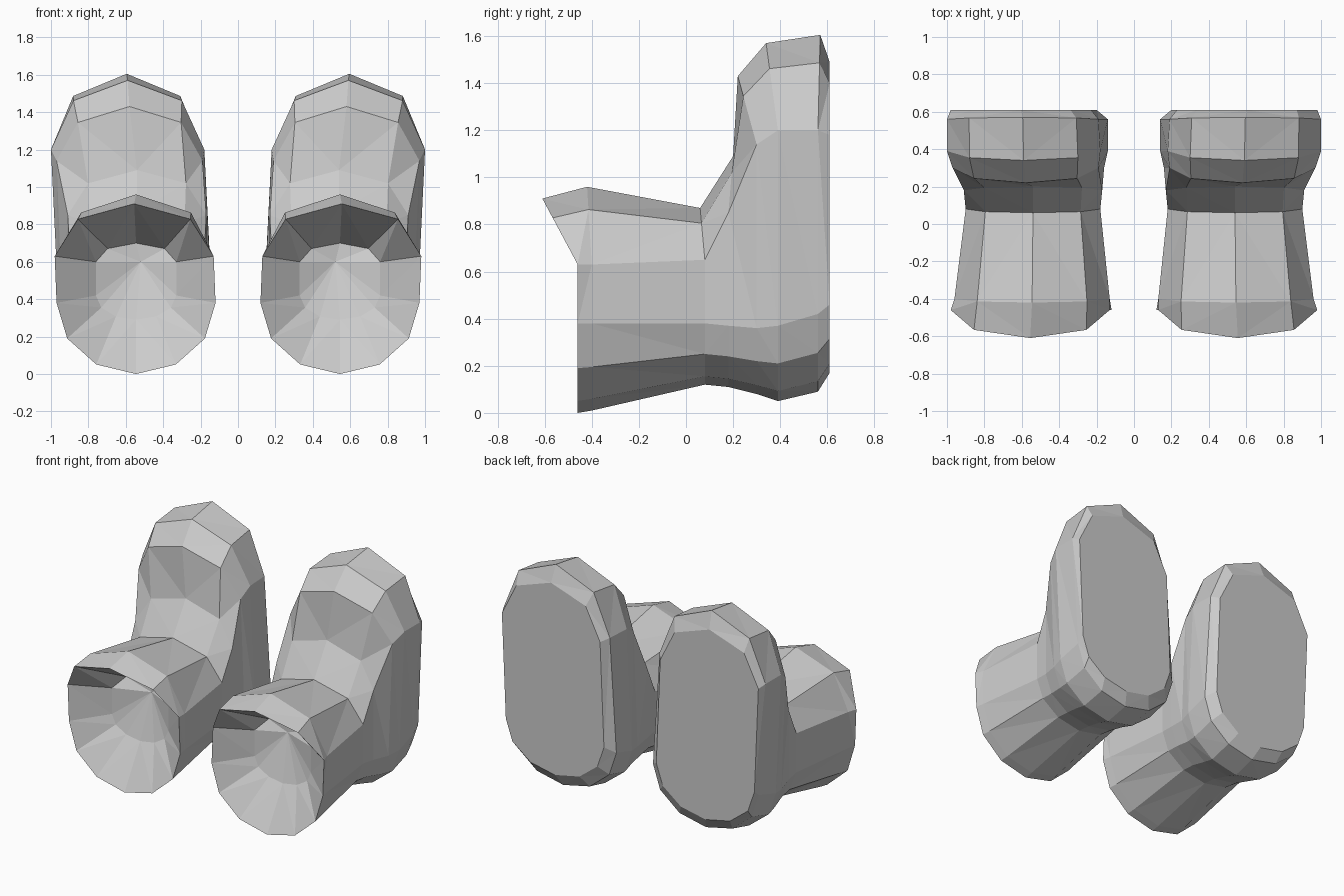
import bpy, bmesh
from math import sin, cos, pi

if "Cube" in bpy.data.objects:
    bpy.data.objects.remove(bpy.data.objects["Cube"])

# Cross-sections along y, each a tall stadium outline:
# y at sides, y at crown, x min, x max, z bottom, z lower arc, z upper arc, z crown, lean
SECTIONS = [
    (-0.29, -0.20, 0.33, 0.76, 0.29, 0.42, 0.60, 0.70, 0.0),     # cavity back
    (-0.46, -0.61, 0.12, 0.97, 0.00, 0.38, 0.63, 0.91, 0.01),    # opening rim
    (-0.40, -0.42, 0.13, 0.96, 0.01, 0.38, 0.63, 0.96, 0.0),     # heel tube
    (0.08, 0.06, 0.18, 0.90, 0.12, 0.38, 0.65, 0.87, 0.0),       # waist
    (0.18, 0.20, 0.17, 0.91, 0.11, 0.37, 0.85, 1.09, 0.0),       # instep
    (0.30, 0.22, 0.16, 0.94, 0.08, 0.36, 1.14, 1.43, 0.03),      # toe front
    (0.39, 0.34, 0.14, 0.96, 0.05, 0.37, 1.20, 1.57, 0.04),      # toe middle
    (0.56, 0.57, 0.14, 0.95, 0.09, 0.42, 1.20, 1.605, 0.05),     # sole edge
    (0.61, 0.61, 0.20, 0.95, 0.17, 0.46, 1.18, 1.49, 0.03),      # sole face
]
TOP, BOTTOM = 5, 7   # points on the upper and lower arcs


def ring(y, y_top, x0, x1, z0, zb, zt, z1, lean):
    cx, r = (x0 + x1) / 2, (x1 - x0) / 2
    pts = []
    for i in range(TOP):
        a = pi * i / (TOP - 1)
        pts.append((cx + lean + r * cos(a), y + (y_top - y) * sin(a), zt + (z1 - zt) * sin(a)))
    for i in range(BOTTOM):
        a = pi + pi * i / (BOTTOM - 1)
        pts.append((cx + r * cos(a), y, zb + (zb - z0) * sin(a)))
    return pts


def slipper(name, side):
    bm = bmesh.new()
    rings = [[bm.verts.new((side * x, y, z)) for x, y, z in ring(*s)] for s in SECTIONS]
    n = len(rings[0])
    for a, b in zip(rings, rings[1:]):
        for i in range(n):
            j = (i + 1) % n
            bm.faces.new((a[i], a[j], b[j], b[i]))
    # close the sole, and the cavity with a fan to its deepest point
    bm.faces.new(rings[-1])
    deep = bm.verts.new((side * 0.52, -0.2, 0.6))
    for i in range(n):
        bm.faces.new((rings[0][i], rings[0][(i + 1) % n], deep))
    bmesh.ops.recalc_face_normals(bm, faces=bm.faces)
    bmesh.ops.triangulate(bm, faces=[f for f in bm.faces if len(f.verts) == 4])
    mesh = bpy.data.meshes.new(name)
    bm.to_mesh(mesh)
    bm.free()
    bpy.context.collection.objects.link(bpy.data.objects.new(name, mesh))


slipper("right_slipper", 1)
slipper("left_slipper", -1)
